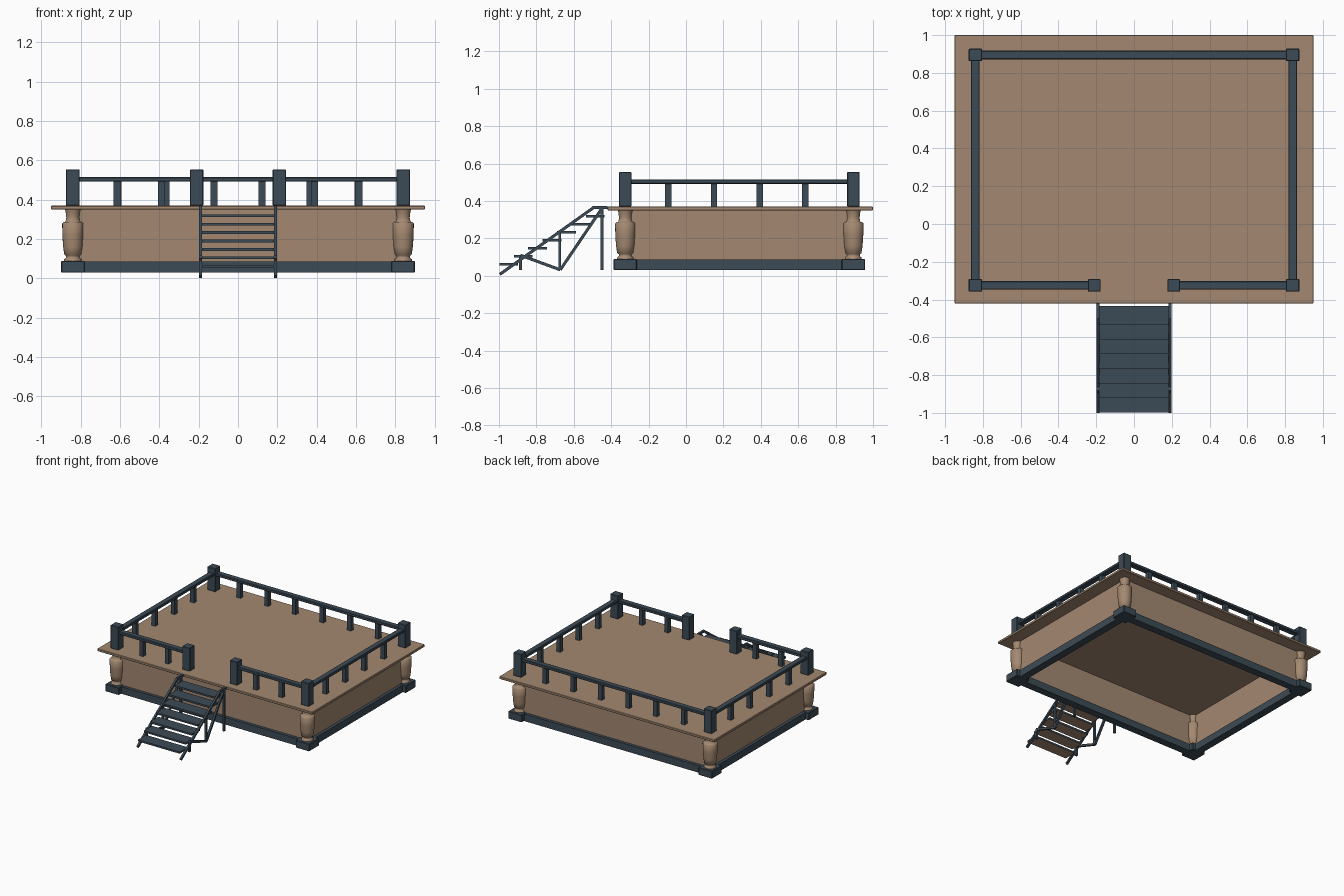
import bpy, bmesh, math
from mathutils import Vector

if "Cube" in bpy.data.objects:
    bpy.data.objects.remove(bpy.data.objects["Cube"])


def material(name, rgb):
    m = bpy.data.materials.new(name)
    m.diffuse_color = (*rgb, 1)
    m.use_nodes = True
    m.node_tree.nodes["Principled BSDF"].inputs["Base Color"].default_value = m.diffuse_color
    return m


WOOD = material("tan wood", (0.37, 0.25, 0.165))
SLATE = material("dark slate", (0.046, 0.07, 0.093))


def finish(name, bm, *mats):
    me = bpy.data.meshes.new(name)
    bmesh.ops.recalc_face_normals(bm, faces=bm.faces)
    bm.to_mesh(me)
    bm.free()
    for m in mats:
        me.materials.append(m)
    ob = bpy.data.objects.new(name, me)
    bpy.context.collection.objects.link(ob)
    return ob


def box(name, x, y, z, mat, bevel=0.0):
    """Box from (min, max) pairs."""
    bm = bmesh.new()
    bmesh.ops.create_cube(bm, size=1)
    for v in bm.verts:
        for i, (a, b) in enumerate((x, y, z)):
            v.co[i] = (a + b) / 2 + v.co[i] * (b - a)
    if bevel:
        bmesh.ops.bevel(bm, geom=bm.edges[:], offset=bevel, segments=1, affect='EDGES')
    return finish(name, bm, mat)


def around(c, w):
    return (c - w / 2, c + w / 2)


def rod(name, x, p, q, w=0.016):
    """Square bar in the y-z plane at the given x."""
    a, b = Vector((x, *p)), Vector((x, *q))
    n = (b - a).normalized().cross(Vector((1, 0, 0))) * w / 2
    s = Vector((w / 2, 0, 0))
    bm = bmesh.new()
    for e in (a, b):
        for d in (n + s, n - s, -n - s, -n + s):
            bm.verts.new(e + d)
    bmesh.ops.convex_hull(bm, input=bm.verts[:])
    return finish(name, bm, SLATE)


CX, YF, YB = 0.84, -0.325, 0.895      # frame centre lines
DECK = 0.37

# Deck plate
box("deck", (-0.95, 0.95), (-0.42, 1.0), (0.35, DECK), WOOD, 0.003)

# Skirt walls and base beams
for name, w, z, mat in (("skirt_wall", 0.012, (0.05, 0.352), WOOD),
                        ("base_beam", 0.06, (0.03, 0.087), SLATE)):
    for y in (YF, YB):
        box(name, (-CX, CX), around(y, w), z, mat)
    for x in (-CX, CX):
        box(name, around(x, w), (YF, YB), z, mat)

# Turned corner columns with base blocks
PROFILE = [(0.044, 0.085), (0.044, 0.098), (0.034, 0.105), (0.034, 0.115), (0.043, 0.121),
           (0.049, 0.16), (0.053, 0.22), (0.054, 0.28), (0.048, 0.286), (0.037, 0.289),
           (0.033, 0.31), (0.036, 0.335), (0.040, 0.351)]


def column(x, y, n=24):
    bm = bmesh.new()
    rings = [[bm.verts.new((x + r * math.cos(2 * math.pi * i / n),
                            y + r * math.sin(2 * math.pi * i / n), z)) for i in range(n)]
             for r, z in PROFILE]
    for a, b in zip(rings, rings[1:]):
        for i in range(n):
            j = (i + 1) % n
            bm.faces.new((a[i], a[j], b[j], b[i])).smooth = True
    bm.faces.new(rings[0])
    bm.faces.new(rings[-1])
    finish("corner_column", bm, WOOD)


for x in (-CX, CX):
    for y in (YF, YB):
        column(x, y)
        box("base_block", around(x, 0.12), around(y, 0.125), (0.03, 0.09), SLATE, 0.004)
        box("corner_post", around(x, 0.07), around(y, 0.066), (DECK, 0.555), SLATE, 0.003)

# Railings
RAIL = (0.492, 0.515)
BAL = (DECK, 0.495)


def baluster(x, y):
    box("baluster", around(x, 0.034), around(y, 0.034), BAL, SLATE)


box("back_rail", (-CX, CX), around(YB, 0.046), RAIL, SLATE, 0.004)
for i in range(6):
    baluster(-0.61 + i * 0.244, YB)
for s in (-1, 1):
    box("side_rail", around(s * CX, 0.046), (YF, YB), RAIL, SLATE, 0.004)
    for i in range(4):
        baluster(s * CX, -0.094 + i * 0.244)
    box("front_rail", tuple(sorted((s * 0.21, s * CX))), around(YF, 0.046), RAIL, SLATE, 0.004)
    box("gate_post", around(s * 0.21, 0.067), around(YF, 0.066), (DECK, 0.555), SLATE, 0.003)
    for x in (0.39, 0.615):
        baluster(s * x, YF)

# Stair frame: stringers, legs and braces
for s in (-1, 1):
    x = s * 0.19
    rod("stair_stringer", x, (-0.995, 0.008), (-0.495, 0.364))
    rod("stair_top_bar", x, (-0.5, 0.364), (-0.42, 0.364))
    rod("stair_back_leg", x, (-0.45, 0.03), (-0.45, 0.366))
    rod("stair_middle_leg", x, (-0.675, 0.03), (-0.675, 0.235))
    rod("stair_front_leg", x, (-0.885, 0.03), (-0.885, 0.10))
    rod("stair_long_brace", x, (-0.672, 0.032), (-0.45, 0.36))
    rod("stair_short_brace", x, (-0.672, 0.032), (-0.885, 0.11))

# Treads, with tan undersides
for i in range(7):
    y, z = -0.998 + i * 0.0772, 0.062 + i * 0.0428
    t = box("stair_tread", (-0.184, 0.184), (y, y + 0.1), around(z, 0.014), SLATE)
    t.data.materials.append(WOOD)
    for p in t.data.polygons:
        p.material_index = 1 if p.normal.z < -0.9 else 0
